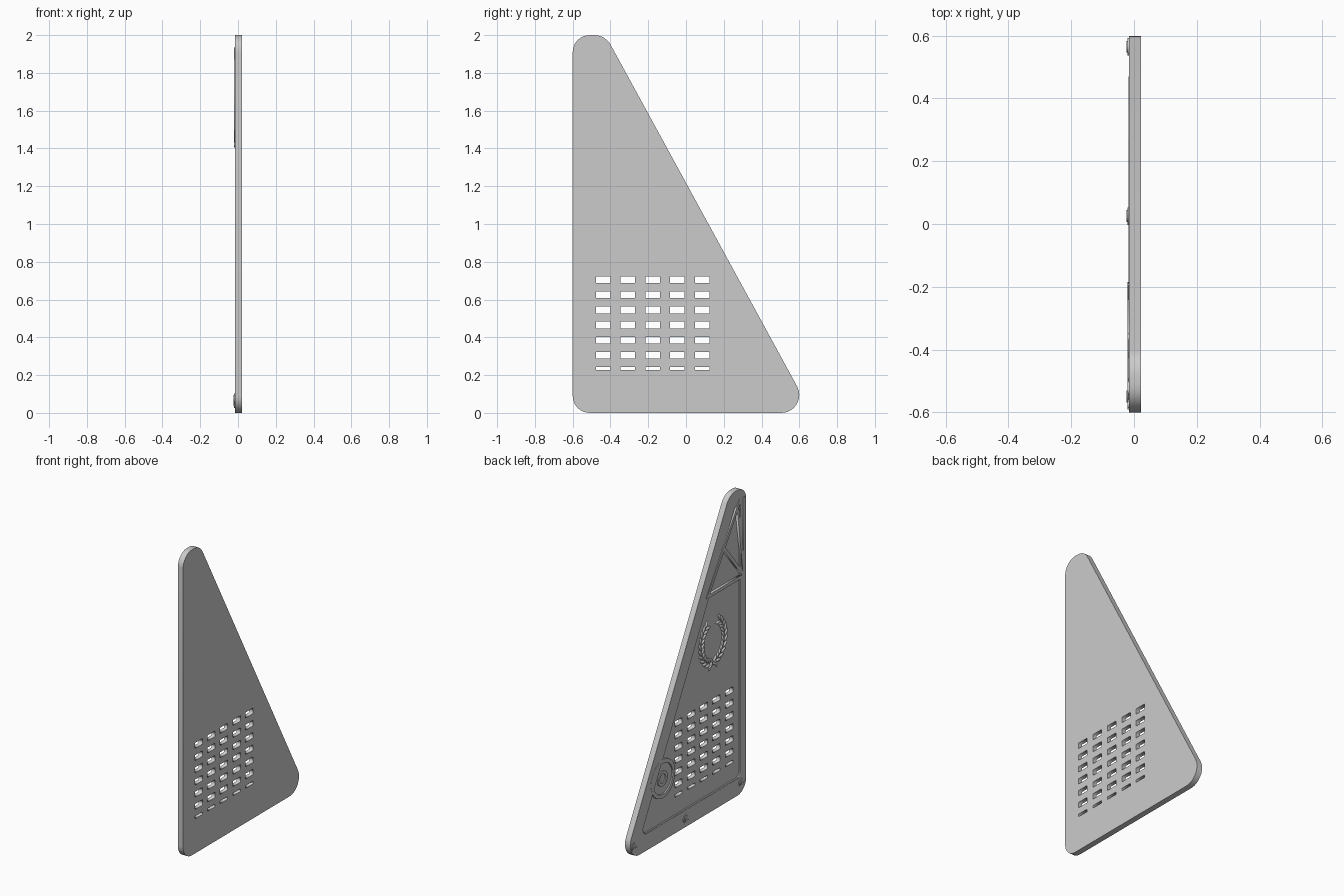
import bpy, math
from mathutils import Vector, Matrix

cube = bpy.data.objects.get("Cube")
if cube:
    bpy.data.objects.remove(cube)

grey = bpy.data.materials.new("plain_grey")
grey.use_nodes = True
GREY = (0.6, 0.6, 0.6, 1)
grey.diffuse_color = GREY
grey.node_tree.nodes["Principled BSDF"].inputs["Base Color"].default_value = GREY

# Flat drawings use (y, z); their depth runs along x
SIDE = Matrix(((0, 0, 1, 0), (1, 0, 0, 0), (0, 1, 0, 0), (0, 0, 0, 1)))
BACK, FLOOR, RIM = 0.022, -0.005, -0.016


def fillet(corners, steps=8):
    """Round each (y, z, radius) corner of a closed outline."""
    pts = []
    for i, (y, z, r) in enumerate(corners):
        p = Vector((y, z))
        a = (Vector(corners[i - 1][:2]) - p).normalized()
        b = (Vector(corners[(i + 1) % len(corners)][:2]) - p).normalized()
        half = a.angle(b) / 2
        centre = p + (a + b).normalized() * r / math.sin(half)
        start = p + a * r / math.tan(half) - centre
        end = p + b * r / math.tan(half) - centre
        turn = math.atan2(start.x * end.y - start.y * end.x, start.dot(end))
        for k in range(steps + 1):
            t = turn * k / steps
            c, s = math.cos(t), math.sin(t)
            pts.append(centre + Vector((start.x * c - start.y * s, start.x * s + start.y * c)))
    return pts


def finish(obj, smooth=True):
    bpy.ops.object.select_all(action='DESELECT')
    obj.select_set(True)
    bpy.context.view_layer.objects.active = obj
    if obj.type == 'CURVE':
        bpy.ops.object.convert(target='MESH')
        obj = bpy.context.object
    obj.data.materials.clear()
    obj.data.materials.append(grey)
    if smooth:
        bpy.ops.object.shade_smooth_by_angle(angle=math.radians(35))
    return obj


def drawing(name, loops, x0, x1, bead=0):
    """Plate cut from outlines, or a round bead following them."""
    cu = bpy.data.curves.new(name, 'CURVE')
    cu.dimensions = '3D' if bead else '2D'
    if bead:
        cu.bevel_depth, cu.bevel_resolution = bead, 2
    else:
        cu.fill_mode, cu.extrude = 'BOTH', abs(x1 - x0) / 2
    for loop in loops:
        sp = cu.splines.new('POLY')
        sp.points.add(len(loop) - 1)
        for pt, co in zip(sp.points, loop):
            pt.co = (co[0], co[1], 0, 1)
        sp.use_cyclic_u = True
    obj = bpy.data.objects.new(name, cu)
    bpy.context.collection.objects.link(obj)
    obj.matrix_world = Matrix.Translation(((x0 + x1) / 2, 0, 0)) @ SIDE
    return finish(obj, bool(bead))


def circle(y, z, r, n=40):
    return [(y + r * math.cos(math.tau * i / n), z + r * math.sin(math.tau * i / n)) for i in range(n)]


def box_loop(y, z, w, h):
    return [(y - w / 2, z - h / 2), (y + w / 2, z - h / 2), (y + w / 2, z + h / 2), (y - w / 2, z + h / 2)]


def bar(name, a, b, width, x0, x1):
    a, b = Vector(a), Vector(b)
    d = (b - a).normalized() * width / 2
    n = Vector((-d.y, d.x))
    return drawing(name, [[a - d - n, b + d - n, b + d + n, a - d + n]], x0, x1)


def leaf(name, y, z, angle, length, width):
    bpy.ops.mesh.primitive_uv_sphere_add(segments=10, ring_count=6)
    obj = bpy.context.object
    obj.name = name
    obj.matrix_world = (Matrix.Translation((FLOOR, y, z)) @ SIDE @ Matrix.Rotation(angle, 4, 'Z')
                        @ Matrix.Diagonal((length / 2, width / 2, 0.009, 1)))
    finish(obj)


# Panel: rounded triangle pierced by a grid of vent slots
outline = fillet([(-0.6, 0, 0.09), (0.665, 0, 0.095), (-0.427, 2, 0.1), (-0.6, 2, 0.09)])
recess = fillet([(-0.545, 0.11, 0.04), (0.497, 0.11, 0.04), (-0.481, 1.9, 0.02), (-0.545, 1.9, 0.02)])
vents = []
for col in range(5):
    for row in range(7):
        z, h = (0.235, 0.017) if row == 0 else (0.225 + 0.08 * row, 0.036)
        vents.append(box_loop(-0.439 + 0.131 * col, z, 0.077, h))
drawing("vented_panel", [outline] + vents, FLOOR, BACK)

# Raised rim with a bead along its inner edge
drawing("raised_rim", [outline, recess], RIM, FLOOR)
drawing("rim_bead", [recess], RIM + 0.006, RIM + 0.006, bead=0.007)

# Lattice brace in the upper corner
top, corner, outer, node = (-0.53, 1.92), (-0.575, 1.42), (-0.2, 1.42), (-0.365, 1.675)
for name, a, b in (("brace_base", corner, outer), ("brace_slope", outer, top),
                   ("brace_upright", corner, (-0.575, 1.92)), ("brace_diagonal", corner, node),
                   ("brace_inner", corner, (-0.515, 1.86))):
    bar(name, a, b, 0.022, RIM - 0.004, FLOOR)

# Round port: ring, inner ring and hub
PORT = (0.26, 0.405)
drawing("port_outer_ring", [circle(*PORT, 0.125), circle(*PORT, 0.1)], RIM - 0.001, FLOOR)
drawing("port_plate", [circle(*PORT, 0.1)], FLOOR - 0.004, FLOOR)
drawing("port_inner_ring", [circle(*PORT, 0.05), circle(*PORT, 0.03)], RIM + 0.001, FLOOR)

# Leaf wreath
WY, WZ = -0.27, 1.1
for side in (-1, 1):
    for i in range(11):
        t = math.radians(-80 + 14 * i)
        for r, tilt in ((0.105, 0.5), (0.135, -0.5)):
            y, z = side * r * math.cos(t), 1.15 * r * math.sin(t)
            angle = t + math.pi / 2 + tilt
            leaf("wreath_leaf", WY + y, WZ + z, angle if side > 0 else math.pi - angle, 0.05, 0.02)
    leaf("wreath_tail", WY + side * 0.025, WZ - 0.15, math.pi / 2 + side * 0.5, 0.07, 0.022)

# Slotted screws along the bottom edge
for y, z in ((0.565, 0.075), (0.025, 0.055), (-0.55, 0.075)):
    drawing("screw_washer", [circle(y, z, 0.028, 20)], RIM - 0.004, RIM)
    drawing("screw_head", [circle(y, z, 0.019, 20), box_loop(y, z, 0.026, 0.005)], RIM - 0.008, RIM - 0.004)
